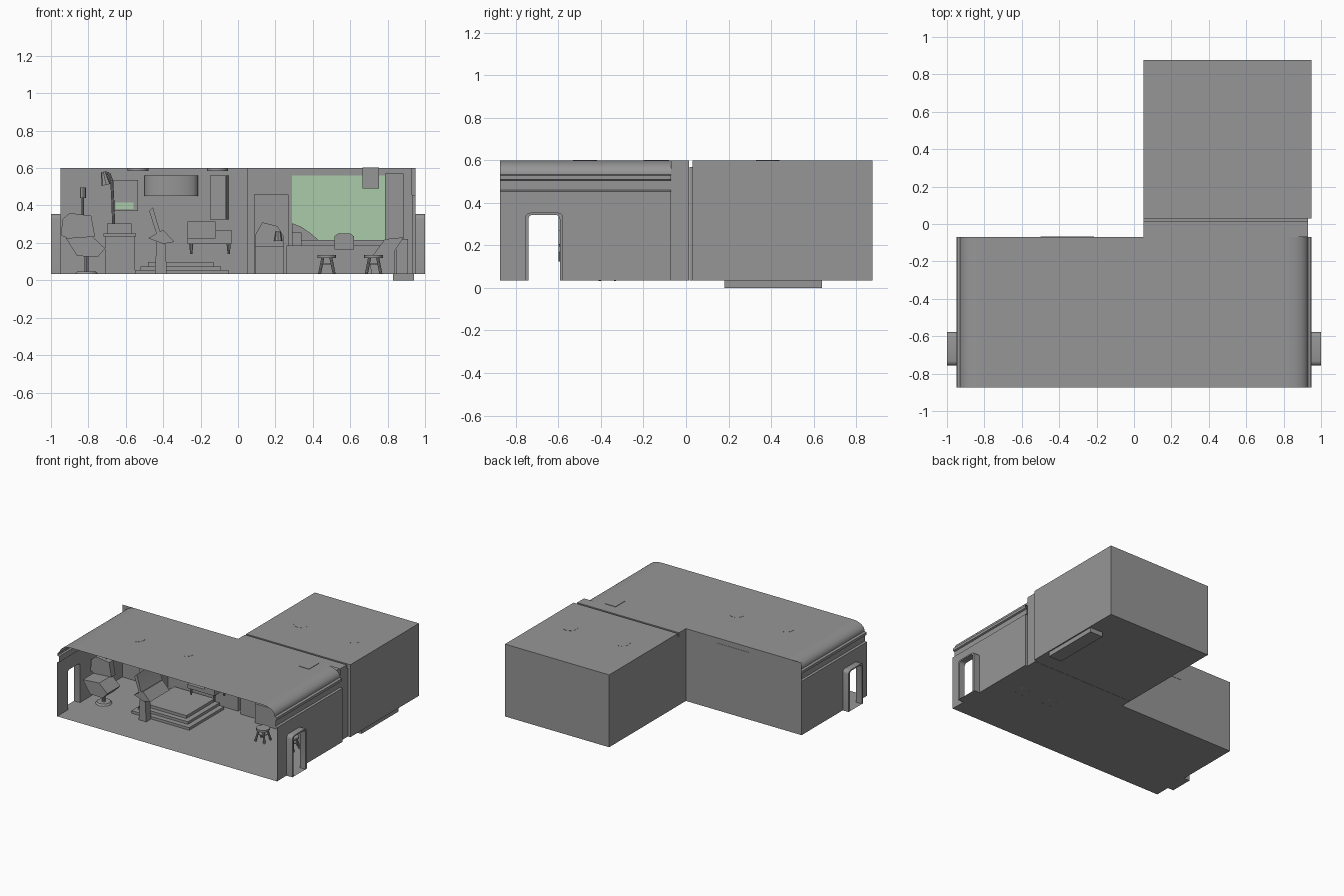
import bpy, bmesh, math
from mathutils import Matrix, Vector

if "Cube" in bpy.data.objects:
    bpy.data.objects.remove(bpy.data.objects["Cube"])


def material(name, rgb):
    m = bpy.data.materials.new(name)
    m.diffuse_color = (*rgb, 1)
    m.use_nodes = True
    m.node_tree.nodes["Principled BSDF"].inputs["Base Color"].default_value = m.diffuse_color
    return m


GREY = material("plain grey", (0.305, 0.305, 0.305))
GREEN = material("pale green", (0.40, 0.60, 0.40))


def finish(name, bm, mat):
    me = bpy.data.meshes.new(name)
    bm.to_mesh(me)
    bm.free()
    me.materials.append(mat)
    ob = bpy.data.objects.new(name, me)
    bpy.context.collection.objects.link(ob)
    return ob


def at(axis, p, t):
    u, v = p
    return {"x": (t, u, v), "y": (u, t, v), "z": (u, v, t)}[axis]


def face(name, pts, axis, t, mat=GREY):
    bm = bmesh.new()
    bm.faces.new([bm.verts.new(at(axis, p, t)) for p in pts])
    return finish(name, bm, mat)


def rect(name, axis, t, u0, u1, v0, v1, mat=GREY):
    return face(name, [(u0, v0), (u1, v0), (u1, v1), (u0, v1)], axis, t, mat)


def prism(name, pts, axis, a, b, closed=True, mat=GREY):
    """Extrude a profile from a to b; open profiles become bare sheets."""
    bm = bmesh.new()
    lo = [bm.verts.new(at(axis, p, a)) for p in pts]
    hi = [bm.verts.new(at(axis, p, b)) for p in pts]
    n = len(pts)
    for i in range(n if closed else n - 1):
        j = (i + 1) % n
        bm.faces.new((lo[i], lo[j], hi[j], hi[i]))
    if closed:
        bm.faces.new(lo)
        bm.faces.new(hi)
        bmesh.ops.recalc_face_normals(bm, faces=bm.faces)
    return finish(name, bm, mat)


def box(name, x0, x1, y0, y1, z0, z1, mat=GREY):
    return prism(name, [(x0, y0), (x1, y0), (x1, y1), (x0, y1)], "z", z0, z1, True, mat)


def rod(name, p, q, r1, r2=None, sides=8):
    """Cylinder or cone between two points."""
    p, q = Vector(p), Vector(q)
    d = q - p
    bm = bmesh.new()
    rot = d.to_track_quat("Z", "Y").to_matrix().to_4x4()
    bmesh.ops.create_cone(bm, cap_ends=True, segments=sides, radius1=r1,
                          radius2=r1 if r2 is None else r2, depth=d.length,
                          matrix=Matrix.Translation((p + q) / 2) @ rot)
    return finish(name, bm, GREY)


def arch(y0, y1, top, c=0.02):
    pts = [(y0, FLOOR)]
    for cy, start in ((y0 + c, 180), (y1 - c, 90)):
        for k in range(4):
            a = math.radians(start - 30 * k)
            pts.append((cy + c * math.cos(a), top - c + c * math.sin(a)))
    return pts + [(y1, FLOOR)]


FLOOR, TOP = 0.035, 0.6
FRONT, BACK, BAY = -0.875, -0.07, 0.015

# Main room: floor, roof and back wall
face("floor", [(-.95, FRONT), (.95, FRONT), (.95, BACK), (.93, BACK), (.93, BAY),
               (.05, BAY), (.05, BACK), (-.95, BACK)], "z", FLOOR)
face("roof", [(-.83, FRONT), (.83, FRONT), (.83, BACK), (.93, BACK), (.93, BAY),
              (.05, BAY), (.05, BACK), (-.83, BACK)], "z", TOP)
rect("back_wall", "y", BACK, -.95, .05, FLOOR, TOP)

# Side walls with doorways, mouldings, coved ceiling and door tunnels
hole = arch(-.742, -.594, .344)
outer = arch(-.757, -.578, .354, .025)
cove = [(.95, .455), (.935, .46), (.935, .505), (.947, .51), (.947, .53), (.93, .535)]
cove += [(.83 + .1 * math.cos(a), .54 + .06 * math.sin(a))
         for a in (math.radians(15 * k) for k in range(7))]
for s, side in ((-1, "left"), (1, "right")):
    face(side + "_wall", [(FRONT, FLOOR)] + hole +
         [(BACK, FLOOR), (BACK, .455), (FRONT, .455)], "x", s * .95)
    prism(side + "_cove", [(s * x, z) for x, z in cove], "y", FRONT, BACK, False)
    prism(side + "_door_tunnel", outer + hole[::-1], "x", s * .95, s * 1.0)
    rect(side + "_door_sill", "z", FLOOR, min(s * .95, s), max(s * .95, s), -.742, -.594)

# Bay behind the main room, with the large green window
rect("bay_left_wall", "x", .05, BACK, BAY, FLOOR, TOP)
rect("bay_right_wall", "x", .93, BACK, BAY, FLOOR, TOP)
rect("bay_corner", "y", BACK, .93, .95, FLOOR, .455)
rect("bay_wall_left", "y", BAY, .05, .29, FLOOR, TOP)
rect("bay_wall_right", "y", BAY, .785, .93, FLOOR, TOP)
rect("bay_wall_below", "y", BAY, .29, .785, FLOOR, .215)
rect("bay_wall_above", "y", BAY, .29, .785, .56, TOP)
rect("big_window", "y", BAY, .29, .785, .215, .56, GREEN)
prism("window_mound", [(.29, .215), (.43, .215), (.39, .25), (.34, .285), (.29, .305)],
      "y", .002, .012)

# Back room shell and the low link joining it to the bay
box("back_room", .05, .95, .03, .877, FLOOR, TOP)
box("link", .05, .93, BAY + .002, .03, FLOOR, .57)
box("back_room_plinth", .83, .94, .18, .64, 0, .2)

# Ceiling lights
for x, y in ((-.535, -.475), (-.11, -.475), (.28, .385), (.73, .385)):
    rod("ceiling_light", (x, y, .585), (x, y, .601), .056, sides=12)

# Stepped platform
for x0, x1, y0, z0, z1 in ((-.55, -.05, -.53, FLOOR, .055), (-.52, -.09, -.49, .055, .075),
                           (-.48, -.13, -.45, .075, .097)):
    box("platform_step", x0, x1, y0, -.1, z0, z1)

# Swivel chair on the left
rod("chair_base", (-.81, -.5, FLOOR), (-.81, -.5, .048), .06, .05, 12)
rod("chair_pole", (-.81, -.5, .04), (-.81, -.5, .17), .012)
prism("chair_seat", [(-.92, .225), (-.78, .235), (-.71, .17), (-.75, .125), (-.86, .13)],
      "y", -.6, -.44)
prism("chair_back", [(-.945, .24), (-.94, .325), (-.9, .36), (-.785, .345),
                     (-.765, .235), (-.9, .22)], "y", -.47, -.42)
rod("headrest_pole", (-.83, -.44, .34), (-.83, -.44, .46), .006)
rod("headrest", (-.83, -.44, .44), (-.83, -.44, .495), .016)

# Reclined chair on a pedestal
prism("recliner_pedestal", [(-.445, FLOOR), (-.38, FLOOR), (-.39, .21), (-.435, .21)],
      "y", -.59, -.53)
prism("recliner_back", [(-.475, .37), (-.455, .39), (-.42, .27), (-.4, .23), (-.43, .23)],
      "y", -.6, -.34)
prism("recliner_seat", [(-.48, .225), (-.4, .27), (-.34, .205), (-.4, .195)],
      "y", -.6, -.36)

# Cabinet with desk lamp
box("cabinet", -.71, -.55, -.2, -.08, FLOOR, .235)
box("cabinet_top", -.72, -.545, -.21, -.075, .235, .25)
box("cabinet_box", -.7, -.57, -.18, -.09, .25, .305)
lamp = [(-.665, .3), (-.67, .44), (-.675, .53), (-.69, .57), (-.715, .575)]
for (x0, z0), (x1, z1) in zip(lamp, lamp[1:]):
    rod("lamp_arm", (x0, -.14, z0), (x1, -.14, z1), .008)
rod("lamp_shade", (-.72, -.14, .58), (-.705, -.14, .51), .012, .026)

# Small wall window with a green strip
box("small_window_frame", -.665, -.535, -.082, -.071, .37, .535)
box("small_window_strip", -.655, -.56, -.086, -.082, .38, .415, GREEN)

# Bow-fronted wall cabinet
bow = [(-.357 + .143 * math.cos(a), -.09 - .06 * math.sin(a))
       for a in (math.radians(18 * k) for k in range(11))]
prism("wall_cabinet", [(-.5, -.068), (-.214, -.068)] + bow, "z", .45, .56)

# Tall angled wall screen
prism("wall_screen", [(-.15, -.12), (-.065, -.15), (-.05, -.072), (-.15, -.072)],
      "z", .325, .56)

# Bench against the wall
box("bench_back", -.27, -.12, -.13, -.08, .195, .315)
box("bench_seat", -.27, -.035, -.24, -.08, .195, .225)
box("bench_arm", -.12, -.035, -.24, -.08, .225, .27)
for x in (-.25, -.05):
    for y in (-.22, -.1):
        rod("bench_leg", (x, y, .14), (x, y, .195), .006, .011)

# Door panel with a small drinks cabinet
box("door_panel", .085, .27, .0, .012, FLOOR, .46)
box("drinks_cabinet", .09, .245, -.1, -.005, FLOOR, .18)
prism("drinks_machine", [(.09, .18), (.245, .18), (.245, .235), (.21, .29), (.13, .31),
                         (.09, .24)], "y", -.08, -.01)
rod("drinks_jug", (.215, -.1, .21), (.215, -.1, .26), .022, .014)

# Bar counter, its fittings and stools
box("counter", .26, .78, -.16, -.01, FLOOR, .185)
box("counter_ledge", .29, .785, -.06, -.005, .185, .215)
box("counter_box", .29, .34, -.1, -.03, .185, .255)
prism("counter_basin", [(.515, .165), (.62, .165), (.62, .235), (.6, .25), (.535, .25),
                        (.515, .235)], "y", -.18, -.1)
for x in (.475, .725):
    rod("stool_seat", (x, -.37, .12), (x, -.37, .135), .05, sides=12)
    rod("stool_ring", (x, -.37, .085), (x, -.37, .091), .033, sides=12)
    for k in range(4):
        a = math.radians(45 + 90 * k)
        c, s = math.cos(a), math.sin(a)
        rod("stool_leg", (x + .055 * c, -.37 + .055 * s, FLOOR),
            (x + .03 * c, -.37 + .03 * s, .122), .008)

# Hanging hood, pillar and sloped console on the right
box("hanging_hood", .665, .755, -.2, -.08, .49, .603)
box("pillar", .785, .885, -.06, .0, FLOOR, .57)
prism("console", [(.715, FLOOR), (.84, FLOOR), (.84, .16), (.885, .23), (.785, .22),
                  (.7, .105)], "y", -.3, -.12)
box("console_side", .845, .91, -.26, -.08, FLOOR, .22)

# Smooth the curved parts, keep edges sharp
bpy.ops.object.select_all(action="SELECT")
bpy.context.view_layer.objects.active = bpy.data.objects["roof"]
bpy.ops.object.shade_smooth_by_angle(angle=math.radians(32))
